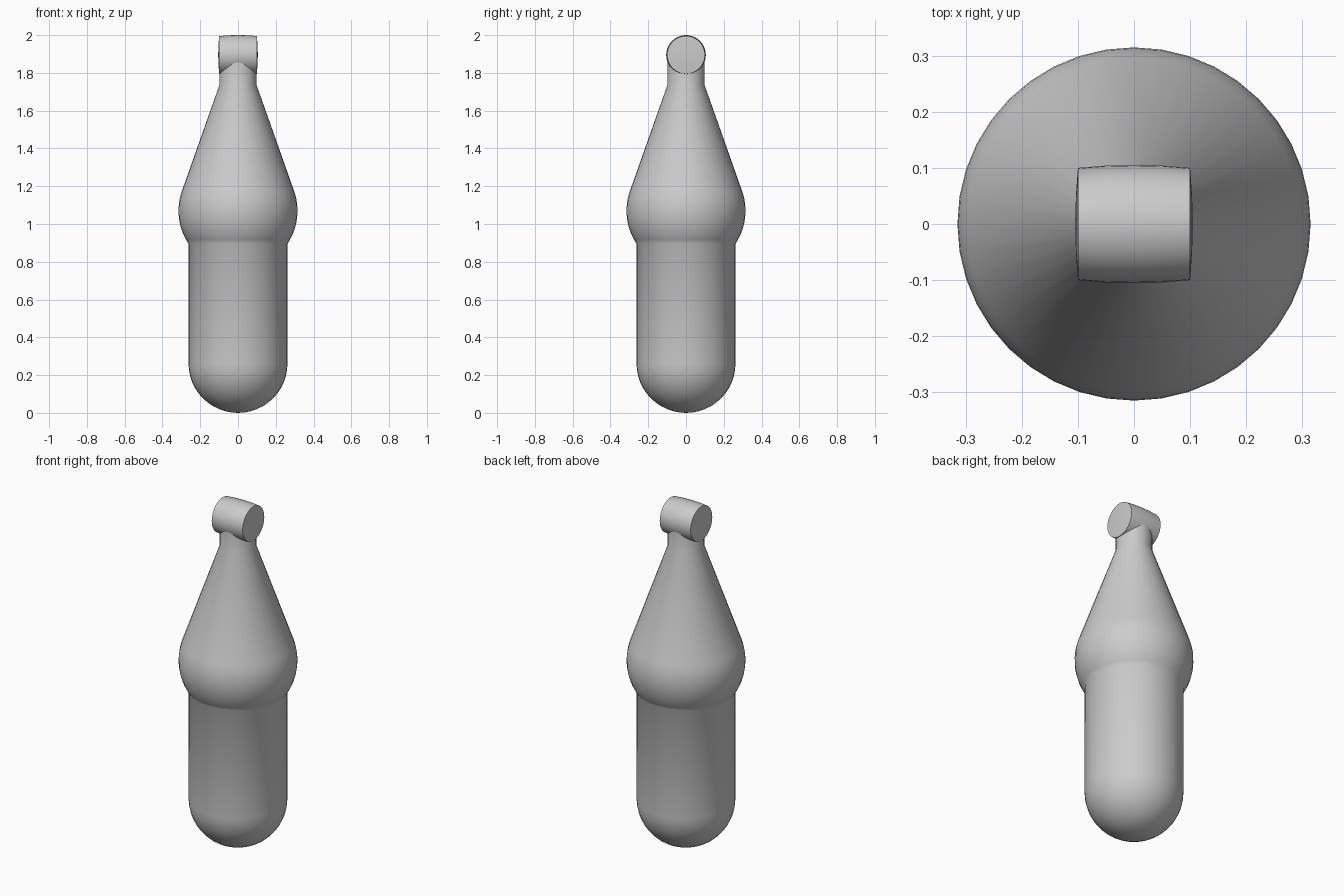
import bpy
import math

old = bpy.data.objects.get("Cube")
if old:
    bpy.data.objects.remove(old, do_unlink=True)

SIDES = 40

# One plain grey for everything
grey = bpy.data.materials.new("light_grey")
grey.use_nodes = True
colour = (0.6, 0.6, 0.6, 1)
grey.diffuse_color = colour
grey.node_tree.nodes["Principled BSDF"].inputs["Base Color"].default_value = colour


def arc(radius, centre, start, end, steps):
    """Profile points (radius, height) on a circle, angles from the horizontal."""
    points = []
    for i in range(steps + 1):
        a = math.radians(start + (end - start) * i / steps)
        points.append((max(radius * math.cos(a), 0), centre + radius * math.sin(a)))
    return points


def lathe(name, profile, sides=SIDES, location=(0, 0, 0), rotation=(0, 0, 0), sharp=35):
    """Spin a profile around z; points on the axis become single poles."""
    verts, rings, faces = [], [], []
    for r, z in profile:
        count = 1 if r < 1e-5 else sides
        rings.append([len(verts) + i for i in range(count)])
        for i in range(count):
            a = math.tau * i / sides
            verts.append((r * math.cos(a), r * math.sin(a), z))
    for low, high in zip(rings, rings[1:]):
        for i in range(sides):
            j = (i + 1) % sides
            if len(low) == 1:
                faces.append((low[0], high[j], high[i]))
            elif len(high) == 1:
                faces.append((low[i], low[j], high[0]))
            else:
                faces.append((low[i], low[j], high[j], high[i]))
    mesh = bpy.data.meshes.new(name)
    mesh.from_pydata(verts, [], faces)
    mesh.materials.append(grey)
    obj = bpy.data.objects.new(name, mesh)
    bpy.context.collection.objects.link(obj)
    obj.location, obj.rotation_euler = location, rotation
    bpy.ops.object.select_all(action="DESELECT")
    obj.select_set(True)
    bpy.context.view_layer.objects.active = obj
    bpy.ops.object.shade_smooth_by_angle(angle=math.radians(sharp))
    return obj


# Round-bottomed body, bulging shoulder, tapering cone and slim neck
lower = arc(0.262, 0.262, -90, 0, 12)
bulge = arc(0.315, 1.07, -33.5, 20, 12)
neck = [(0.097, 1.74), (0.097, 1.88), (0, 1.88)]
lathe("bottle_body", lower + bulge + neck)

# Crosswise barrel knob with slightly domed ends
half = [(0, -0.105), (0.05, -0.1035), (0.1, -0.1), (0.104, -0.05), (0.105, 0)]
barrel = half + [(r, -z) for r, z in reversed(half[:-1])]
lathe("top_knob", barrel, location=(0, 0, 1.895), rotation=(0, math.pi / 2, 0))
